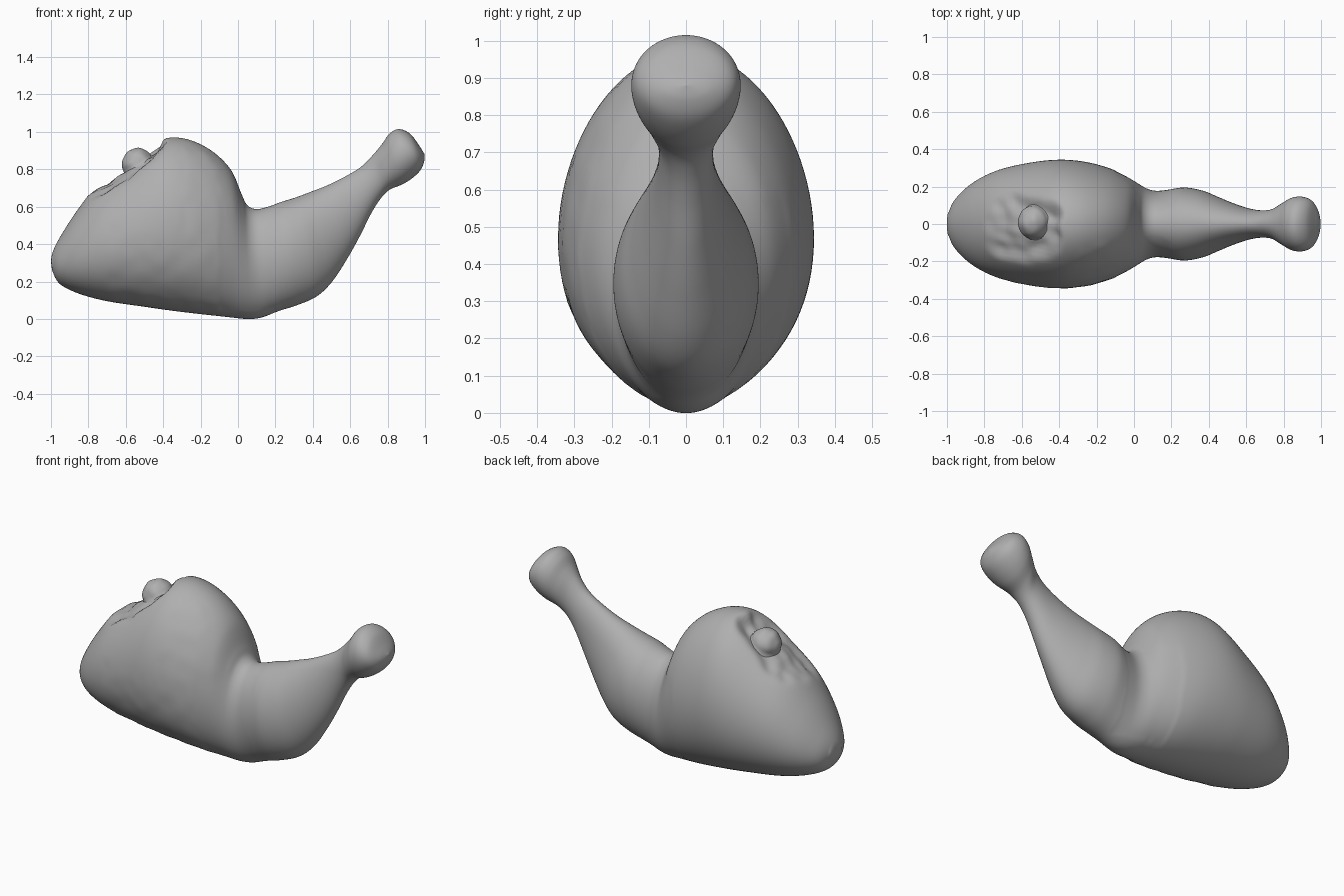
import bpy, bmesh, math
from mathutils import Vector, noise

if "Cube" in bpy.data.objects:
    bpy.data.objects.remove(bpy.data.objects["Cube"])

# Cross-sections along the limb: bottom x, bottom z, top x, top z, half width
SECTIONS = [
    (-1.0, .31, -1.0, .31, 0),
    (-.99, .25, -.99, .36, .065), (-.95, .185, -.95, .44, .14),
    (-.85, .135, -.86, .58, .225), (-.70, .095, -.74, .73, .29),
    (-.50, .065, -.58, .855, .33), (-.36, .045, -.42, .955, .343),
    (-.22, .028, -.29, .965, .33), (-.10, .015, -.15, .905, .295),
    (-.02, .006, -.04, .80, .25), (.04, .0, .02, .665, .213),
    (.09, .001, .05, .608, .19), (.14, .012, .10, .587, .178),
    (.22, .043, .17, .603, .186), (.32, .075, .23, .625, .195),
    (.42, .12, .31, .65, .178), (.50, .195, .39, .68, .145),
    (.58, .315, .48, .715, .11), (.65, .44, .58, .765, .083),
    (.71, .56, .66, .815, .073), (.76, .64, .72, .875, .08),
    (.81, .69, .77, .935, .11), (.88, .72, .81, .99, .14),
    (.935, .755, .86, 1.015, .146), (.975, .795, .92, .99, .125),
    (.995, .84, .97, .925, .07), (.998, .88, .998, .88, 0)]
SIDES, STEPS = 96, 8

grey = bpy.data.materials.new("mid_grey")
grey.diffuse_color = (.43, .43, .43, 1)
grey.use_nodes = True
grey.node_tree.nodes["Principled BSDF"].inputs["Base Color"].default_value = grey.diffuse_color


def spline(a, b, c, d, t):
    return [0.5 * (2*q + (r-p)*t + (2*p-5*q+4*r-s)*t*t + (3*q-p-3*r+s)*t**3)
            for p, q, r, s in zip(a, b, c, d)]


def smoothstep(lo, hi, v):
    t = min(max((v - lo) / (hi - lo), 0), 1)
    return t * t * (3 - 2 * t)


def finish(bm, name):
    bmesh.ops.recalc_face_normals(bm, faces=bm.faces)
    for f in bm.faces:
        f.smooth = True
    me = bpy.data.meshes.new(name)
    bm.to_mesh(me)
    bm.free()
    me.materials.append(grey)
    ob = bpy.data.objects.new(name, me)
    bpy.context.collection.objects.link(ob)
    return ob


# Thigh and drumstick as one lofted skin
bm = bmesh.new()
rings = []
n = len(SECTIONS)
for i in range(n - 1):
    keys = [SECTIONS[min(max(k, 0), n - 1)] for k in range(i - 1, i + 3)]
    for s in range(STEPS):
        if i == 0 and s == 0:
            continue
        xb, zb, xt, zt, w = spline(*keys, s / STEPS)
        if i == 0:  # round off the blunt end
            w = SECTIONS[1][4] * math.sqrt(s / STEPS)
        egg = 0.07 * (1 - smoothstep(-.2, .1, xb))  # thigh is fuller low down
        ring = []
        for j in range(SIDES):
            a = 2 * math.pi * j / SIDES
            t = 0.5 + 0.5 * math.sin(a)
            y = w * math.cos(a) * (1 - egg * math.sin(a))
            ring.append(bm.verts.new((xb + (xt-xb)*t, y, zb + (zt-zb)*t)))
        rings.append(ring)
for r0, r1 in zip(rings, rings[1:]):
    for j in range(SIDES):
        k = (j + 1) % SIDES
        bm.faces.new((r0[j], r0[k], r1[k], r1[j]))
for ring, sec in ((rings[0], SECTIONS[0]), (rings[-1], SECTIONS[-1])):
    tip = bm.verts.new((sec[0], 0, sec[1]))
    for j in range(SIDES):
        bm.faces.new((ring[j], ring[(j + 1) % SIDES], tip))

# Soften the fold between thigh and drumstick
fold = [v for v in bm.verts if -.1 < v.co.x < .2 and .04 < v.co.z < .57]
for _ in range(15):
    bmesh.ops.smooth_vert(bm, verts=fold, factor=.5, use_axis_x=True,
                          use_axis_y=True, use_axis_z=True)

# Ragged cut hollow with the hip bone rising out of it
bmesh.ops.recalc_face_normals(bm, faces=bm.faces)
bm.normal_update()
moves = []
for v in bm.verts:
    x, y, z = v.co
    if z > 0.5 and x < -0.3:
        r = ((abs(x + .59) / .19)**3 + (abs(y + .02) / .18)**3) ** (1/3)
        r += 0.18 * noise.noise(Vector((x*11, y*11, 3)))
        depth = (.038 + .02 * smoothstep(-.6, -.45, x)) * (1 - smoothstep(.65, 1.1, r))
        lump = 0.012 * noise.noise(v.co * 14) * (1 - smoothstep(.8, 1.1, r))
        moves.append((v, v.normal * (lump - depth)))
    # shallow dents in the front skin
    elif y < -.1 and -.7 < x < -.1:
        moves.append((v, v.normal * 0.003 * noise.noise(v.co * 12)))
for v, d in moves:
    v.co += d
finish(bm, "meat_leg")

# Hip bone knob in the hollow, flaring to a wide foot
bm = bmesh.new()
bmesh.ops.create_uvsphere(bm, u_segments=40, v_segments=32, radius=1)
axis = Vector((-.5, 0, .866))
turn = Vector((0, 0, 1)).rotation_difference(axis)
for v in bm.verts:
    flare = 1 + .4 * smoothstep(.1, -.6, v.co.z) if v.co.z > -2 else 1
    p = Vector((v.co.x * .085 * flare, v.co.y * .088 * flare, v.co.z * .085))
    v.co = Vector((-.535, .01, .828)) + turn @ p * (1 + .05 * noise.noise(v.co * 1.8))
finish(bm, "hip_bone_knob")
